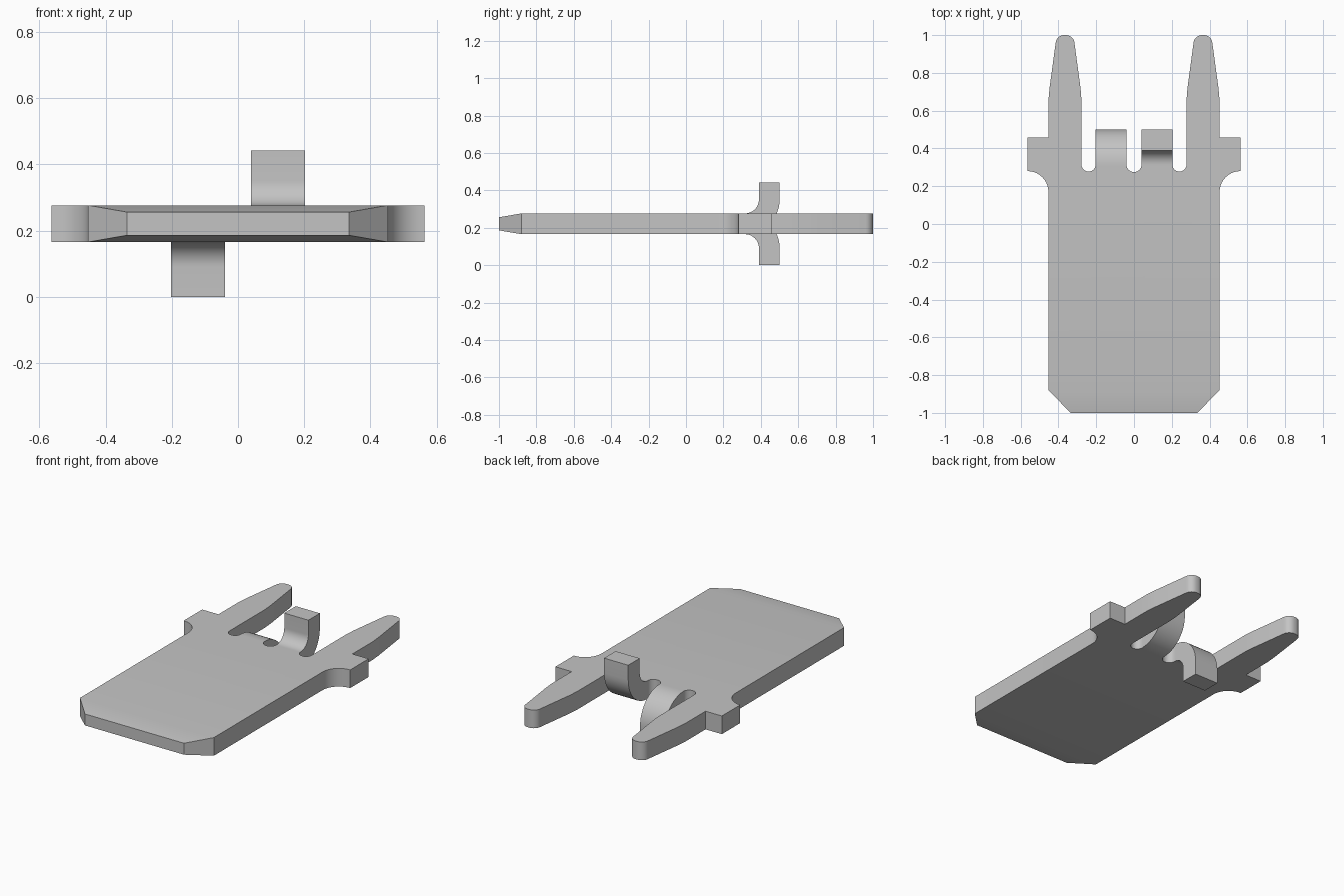
import bpy, bmesh, math
from mathutils import Vector, Matrix

cube = bpy.data.objects.get("Cube")
if cube:
    bpy.data.objects.remove(cube)

MID, HALF, TIP_HALF = 0.221, 0.0555, 0.035   # plate mid height, half thickness, front edge half thickness
TAB_Y, BEND_R, TAB_RISE = 0.315, 0.075, 0.221
TAB_IN, TAB_OUT = 0.04, 0.203


def arc(cx, cy, r, a0, a1, n=10):
    """Points on an arc, angles in degrees."""
    return [(cx + r * math.cos(math.radians(a0 + (a1 - a0) * i / n)),
             cy + r * math.sin(math.radians(a0 + (a1 - a0) * i / n))) for i in range(n + 1)]


# Half outline: chamfered nose, shoulder, prong, slots
half = [(0.335, -1.0), (0.453, -0.88)]
half += arc(0.563, 0.17, 0.11, 180, 90)                 # shoulder fillet
half += [(0.563, 0.458), (0.453, 0.458), (0.453, 0.655), (0.447, 0.72)]
half += arc(0.370, 0.955, 0.045, 5, 90, 8)              # prong tip
half += arc(0.360, 0.955, 0.045, 90, 175, 8)
half += [(0.283, 0.72), (0.278, 0.655)]
half += arc(0.2405, TAB_Y, 0.0375, 0, -180, 14)         # outer slot
half += arc(0.0, TAB_Y, 0.04, 0, -90, 7)                # half of centre slot
outline = half + [(-x, y) for x, y in reversed(half[:-1])]

# Plate: two thin-edged layers joined by side walls
bm = bmesh.new()


def layer(sign):
    return [bm.verts.new((x, y, MID + sign * (TIP_HALF if y < -0.99 else HALF))) for x, y in outline]


top, bottom = layer(1), layer(-1)
n = len(outline)
for ring in (top, bottom):
    bm.faces.new([ring[-2], ring[-1], ring[0], ring[1]])   # sloped nose
    bm.faces.new(ring[1:-1])                               # flat body
tab_faces = []
for i in range(n):
    j = (i + 1) % n
    f = bm.faces.new([bottom[i], bottom[j], top[j], top[i]])
    c = f.calc_center_median()
    if abs(c.y - TAB_Y) < 0.001 and abs(abs(c.x) - (TAB_IN + TAB_OUT) / 2) < 0.01:
        tab_faces.append((f, 1 if c.x > 0 else -1))


def bend_tab(face, sign, steps=12):
    """Sweep an end face through a quarter bend, then straight up or down."""
    start = list(face.verts)
    base = [v.co.copy() for v in start]
    bmesh.ops.delete(bm, geom=[face], context='FACES_ONLY')
    centre = Vector((0, TAB_Y, MID + sign * (HALF + BEND_R)))
    rings = []
    for k in range(1, steps + 1):
        rot = Matrix.Rotation(sign * math.pi / 2 * k / steps, 3, 'X')
        rings.append([centre + rot @ (p - centre) for p in base])
    rings.append([Vector((p.x, p.y, MID + sign * TAB_RISE)) for p in rings[-1]])
    prev = start
    for pts in rings:
        cur = [bm.verts.new(p) for p in pts]
        for i in range(4):
            j = (i + 1) % 4
            bm.faces.new([prev[i], prev[j], cur[j], cur[i]])
        prev = cur
    bm.faces.new(prev)


for f, sign in tab_faces:
    bend_tab(f, sign)
bmesh.ops.recalc_face_normals(bm, faces=bm.faces[:])

mesh = bpy.data.meshes.new("terminal_plate")
bm.to_mesh(mesh)
bm.free()
plate = bpy.data.objects.new("terminal_plate", mesh)
bpy.context.collection.objects.link(plate)

# Single grey metal
mat = bpy.data.materials.new("light_grey_metal")
mat.use_nodes = True
colour = (0.55, 0.55, 0.55, 1)
mat.diffuse_color = colour
mat.node_tree.nodes["Principled BSDF"].inputs["Base Color"].default_value = colour
mesh.materials.append(mat)

bpy.ops.object.select_all(action='DESELECT')
plate.select_set(True)
bpy.context.view_layer.objects.active = plate
bpy.ops.object.shade_smooth_by_angle(angle=math.radians(30))
